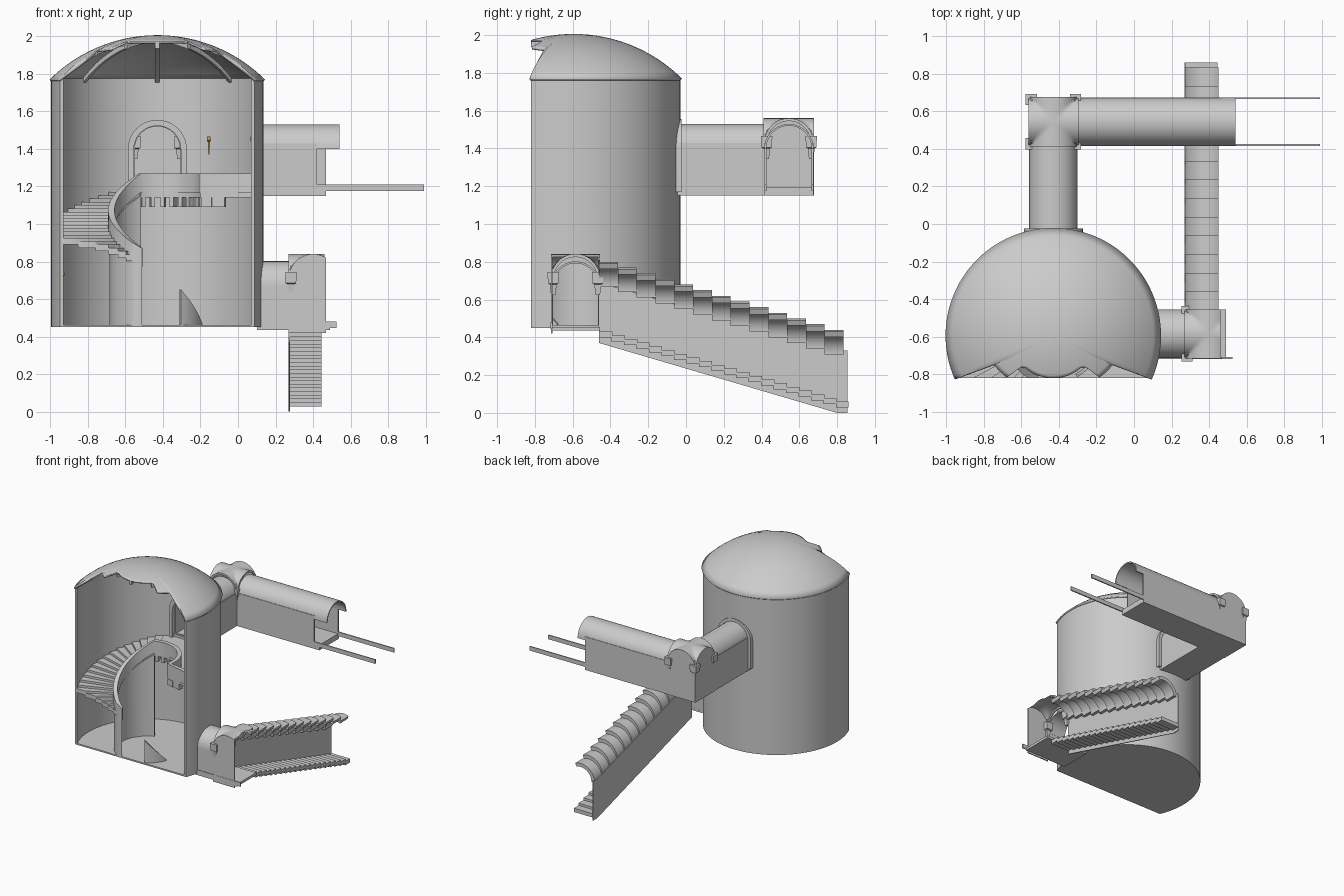
import bpy, bmesh, math
from mathutils import Vector

if "Cube" in bpy.data.objects:
    bpy.data.objects.remove(bpy.data.objects["Cube"])

CX, CY = -0.43, -0.595          # tower centre
CUT = -0.82                     # front section plane
rad = math.radians


def finish(name, bm, cut=None):
    """Make an object; cut = (point, normal) removes the side the normal points at."""
    bmesh.ops.recalc_face_normals(bm, faces=bm.faces)
    if cut:
        g = bm.verts[:] + bm.edges[:] + bm.faces[:]
        r = bmesh.ops.bisect_plane(bm, geom=g, plane_co=cut[0], plane_no=cut[1], clear_outer=True)
        edges = [e for e in r['geom_cut'] if isinstance(e, bmesh.types.BMEdge) and e.is_boundary]
        if edges:
            bmesh.ops.edgenet_fill(bm, edges=edges)
        bmesh.ops.recalc_face_normals(bm, faces=bm.faces)
    me = bpy.data.meshes.new(name)
    bm.to_mesh(me)
    bm.free()
    ob = bpy.data.objects.new(name, me)
    bpy.context.collection.objects.link(ob)
    return ob


def loft(name, sections, cut=None):
    """Closed solid through a row of equal cross-sections."""
    bm = bmesh.new()
    rows = [[bm.verts.new(p) for p in s] for s in sections]
    n = len(rows[0])
    for a, b in zip(rows, rows[1:]):
        for i in range(n):
            j = (i + 1) % n
            bm.faces.new((a[i], a[j], b[j], b[i]))
    bm.faces.new(rows[0])
    bm.faces.new(rows[-1])
    return finish(name, bm, cut)


def box(name, x0, x1, y0, y1, z0, z1):
    return loft(name, [[(x0, y0, z), (x1, y0, z), (x1, y1, z), (x0, y1, z)] for z in (z0, z1)])


def prism(name, prof, axis, c, v0, v1, cut=None):
    """Extrude a (u, z) profile along x or y, with u centred on c."""
    put = (lambda u, z, v: (v, c + u, z)) if axis == 'x' else (lambda u, z, v: (c + u, v, z))
    return loft(name, [[put(u, z, v) for u, z in prof] for v in (v0, v1)], cut)


def arc(r, zs, a0=180, a1=0, n=20):
    return [(r * math.cos(rad(a0 + (a1 - a0) * i / n)), zs + r * math.sin(rad(a0 + (a1 - a0) * i / n)))
            for i in range(n + 1)]


def band(ro, ri, zs, a0=180, a1=0):
    return arc(ro, zs, a0, a1) + arc(ri, zs, a0, a1)[::-1]


def panel(r, base, zs):
    return [(-r, base)] + arc(r, zs) + [(r, base)]


def polar(r, a, z):
    return (CX + r * math.cos(rad(a)), CY + r * math.sin(rad(a)), z)


def ring(name, r0, r1, a0, a1, zb, zt, n=48, clip=True):
    """Curved wall about the tower axis; zb and zt are (start, end) heights."""
    secs = []
    for i in range(n + 1):
        t = i / n
        a, b, h = a0 + (a1 - a0) * t, zb[0] + (zb[1] - zb[0]) * t, zt[0] + (zt[1] - zt[0]) * t
        secs.append([polar(r0, a, b), polar(r1, a, b), polar(r1, a, h), polar(r0, a, h)])
    return loft(name, secs, ((0, CUT, 0), (0, -1, 0)) if clip else None)


# tower shell with two arched doorways
tower = ring("tower_wall", .547, .565, -50, 230, (.45, .45), (1.775, 1.775), 96)
cutters = [prism("back_door_cutter", panel(.125, 1.2, 1.4), 'y', CX, -.2, .1),
           prism("side_door_cutter", panel(.12, .465, .675), 'x', -.585, 0, .3)]
for c in cutters:
    m = tower.modifiers.new("doorway", 'BOOLEAN')
    m.operation, m.object, m.solver = 'DIFFERENCE', c, 'EXACT'
    c.hide_render = True
    c.hide_viewport = True
loft("tower_floor", [[polar(.56, a, z) for a in range(0, 360, 5)] for z in (.45, .462)],
     ((0, CUT, 0), (0, -1, 0)))

# broken dome, symmetric about the front
JAG = [(0, .225), (40, .225), (46, .24), (48, .33), (64, .35), (66, .57), (180, .57)]


def rmax(a):
    d = abs((a - 270 + 180) % 360 - 180)
    for (p, q), (s, t) in zip(JAG, JAG[1:]):
        if d <= s:
            return q + (t - q) * (d - p) / (s - p)
    return .57


def dome_z(r):
    return 2 - .809 + math.sqrt(.809 ** 2 - r * r)


bm = bmesh.new()
N, M = 180, 14
top = bm.verts.new((CX, CY, 2))
rows = [[bm.verts.new(polar(rmax(i * 2) * j / M, i * 2, dome_z(rmax(i * 2) * j / M)))
         for i in range(N)] for j in range(1, M + 1)]
for i in range(N):
    k = (i + 1) % N
    bm.faces.new((top, rows[0][i], rows[0][k]))
    for a, b in zip(rows, rows[1:]):
        bm.faces.new((a[i], b[i], b[k], a[k]))
dome = finish("dome", bm)
sol = dome.modifiers.new("thickness", 'SOLIDIFY')
sol.thickness, sol.offset = .012, 0
for k in range(8):
    a, w, secs = k * 45, .011, []
    d, s = Vector((math.cos(rad(a)), math.sin(rad(a)), 0)), Vector((-math.sin(rad(a)), math.cos(rad(a)), 0))
    end = min(rmax(a), .56)
    for i in range(13):
        r = .03 + (end - .03) * i / 12
        p = Vector((CX, CY, dome_z(r))) + d * r
        secs.append([p + s * u + Vector((0, 0, h)) for u, h in ((-w, -.032), (w, -.032), (w, .004), (-w, .004))])
    loft("dome_rib", secs)
ring("dome_hub", .025, .05, 0, 360, (1.965, 1.965), (2, 2), 24, False)

# spiral stair, its inner wall and parapet
STEPS, A0, A1 = 20, 240, 112
for i in range(STEPS):
    a, z = A0 + (A1 - A0) * i / STEPS, .82 + .35 * (i + 1) / STEPS
    ring("spiral_step", .25, .552, a, a + (A1 - A0) / STEPS, (z - .035,) * 2, (z,) * 2, 3)
ring("stair_inner_wall", .235, .255, 250, 112, (.455, .455), (.78, 1.15), 36)
ring("stair_parapet", .228, .262, 250, 112, (.77, 1.17), (.87, 1.27), 36)
ring("broken_wall_stub", .235, .255, -60, -20, (.455, .455), (.65, .47), 10)

# balcony with parapet and corbels
ring("balcony_slab", .235, .552, 112, -14, (1.14, 1.14), (1.175, 1.175))
ring("balcony_parapet", .228, .262, 112, -14, (1.165, 1.165), (1.27, 1.27))
ring("balcony_end_parapet", .25, .552, -10, -15, (1.165, 1.165), (1.27, 1.27), 2)
for i in range(11):
    a = 110 - 12 * i
    ring("balcony_corbel", .24, .30, a, a - 5, (1.09, 1.09), (1.14, 1.14), 2)
ring("balcony_end_beam", .25, .37, -8, -14, (1.09, 1.09), (1.14, 1.14), 2)

# doorway frame at the back of the tower
fr = [(-.157, 1.17)] + arc(.157, 1.398) + [(.157, 1.17), (.125, 1.17)] + arc(.125, 1.398)[::-1] + [(-.125, 1.17)]
prism("door_frame", fr, 'y', CX, -.085, -.025)


def crossing(name, cx, cy, zs, h, x_end=None):
    """Groin vault over a square bay."""
    bm, n = bmesh.new(), 24
    xs = [-h * math.cos(math.pi * i / n) for i in range(n + 1)]
    f = lambda u: math.sqrt(max(0, h * h - u * u))
    g = [[bm.verts.new((cx + u, cy + v, zs + max(f(u), f(v)))) for v in xs] for u in xs]
    for i in range(n):
        for j in range(n):
            bm.faces.new((g[i][j], g[i + 1][j], g[i + 1][j + 1], g[i][j + 1]))
    ob = finish(name, bm, ((x_end, 0, 0), (1, 0, 0)) if x_end else None)
    for sx in (-1, 1):
        for sy in (-1, 1):
            if x_end and sx > 0:
                continue
            px, py = cx + sx * (h - .012), cy + sy * (h - .012)
            secs = []
            for z, w in ((-.085, .012), (-.03, .018), (-.025, .028), (.035, .03)):
                secs.append([(px + a * w, py + b * w, zs + z) for a, b in ((-1, -1), (1, -1), (1, 1), (-1, 1))])
            loft("vault_corbel", secs)


# upper corridor: passage from tower, corner bay, long passage
UY = .545
crossing("upper_groin_vault", CX, UY, 1.43, .13)
prism("passage_vault", band(.13, .12, 1.4), 'y', CX, -.05, .42)
for s in (-1, 1):
    x = CX + s * .125
    box("passage_wall", x - .005, x + .005, -.05, .42, 1.15, 1.43)
box("upper_floor_short", -.56, -.30, -.06, .67, 1.15, 1.195)
box("upper_floor_long", -.56, .47, .415, .675, 1.15, 1.195)
prism("bay_end_panel", panel(.13, 1.15, 1.43), 'x', UY, -.563, -.553)
prism("bay_back_panel", panel(.13, 1.15, 1.43), 'y', CX, .667, .677)
prism("bay_side_arch", band(.13, .115, 1.43), 'x', UY, -.305, -.295)
prism("bay_front_arch", band(.13, .115, 1.43), 'y', CX, .41, .42)
prism("long_vault", band(.13, .12, 1.4), 'x', UY, -.30, .54)
box("long_wall_front", -.30, .42, .415, .425, 1.15, 1.43)
box("long_wall_back", -.56, .47, .665, .675, 1.15, 1.43)
for y in (.42, .67):
    box("corridor_rail", .40, .99, y - .005, y + .005, 1.175, 1.21)

# lower corridor and bay, sectioned on the right
LX, LY, XE = .40, -.585, .46
crossing("lower_groin_vault", LX, LY, .71, .13, XE)
prism("lower_vault", band(.13, .12, .672), 'x', LY, .115, .275)
for y in (LY - .128, LY + .122):
    box("lower_wall", .10, .275, y, y + .007, .44, .69)
prism("lower_bay_front", panel(.13, .42, .71), 'y', LX, -.716, -.708, ((.47, 0, 0), (1, 0, 0)))
prism("lower_bay_side_arch", band(.13, .115, .71), 'x', LY, .268, .278)
prism("lower_bay_back_arch", band(.13, .115, .71), 'y', LX, -.465, -.455, ((XE, 0, 0), (1, 0, 0)))
box("lower_floor", .10, .49, -.715, -.455, .435, .455)
box("lower_floor_lip", .10, .525, -.718, -.708, .445, .48)

# descending stair with stepped half vault and side wall
for i in range(13):
    y = -.46 + .0995 * i
    prism("stair_vault", band(.13, .10, .67 - .03 * i, 180, 67), 'y', LX, y, y + .0995)
wall = [(-.46, .37), (.80, 0), (.855, 0), (.855, .33), (.80, .33), (-.46, .69)]
prism("stair_side_wall", wall, 'x', 0, .268, .276)
for i in range(20):
    y, z = -.46 + .066 * i, .43 - .0195 * i
    box("stair_step", .27, .445, y, y + .07 if i < 19 else .86, z - .032, z)

bpy.ops.object.select_all(action='DESELECT')
for ob in bpy.context.scene.objects:
    if not ob.hide_viewport:
        ob.select_set(True)
        bpy.context.view_layer.objects.active = ob
bpy.ops.object.shade_smooth_by_angle(angle=rad(30))

# wall torches
brown = bpy.data.materials.new("torch_wood")
brown.diffuse_color = (.45, .27, .1, 1)
brown.use_nodes = True
brown.node_tree.nodes["Principled BSDF"].inputs["Base Color"].default_value = brown.diffuse_color
for x, y, z in ((-.155, -.14, 1.42), (.075, -.42, 1.42), (-.935, -.43, .70), (-.32, .655, 1.40)):
    secs = [[(x + a * w, y + b * w, z + h) for a, b in ((-1, -1), (1, -1), (1, 1), (-1, 1))]
            for h, w in ((-.05, .003), (.02, .006), (.025, .011), (.045, .009))]
    loft("wall_torch", secs).data.materials.append(brown)
